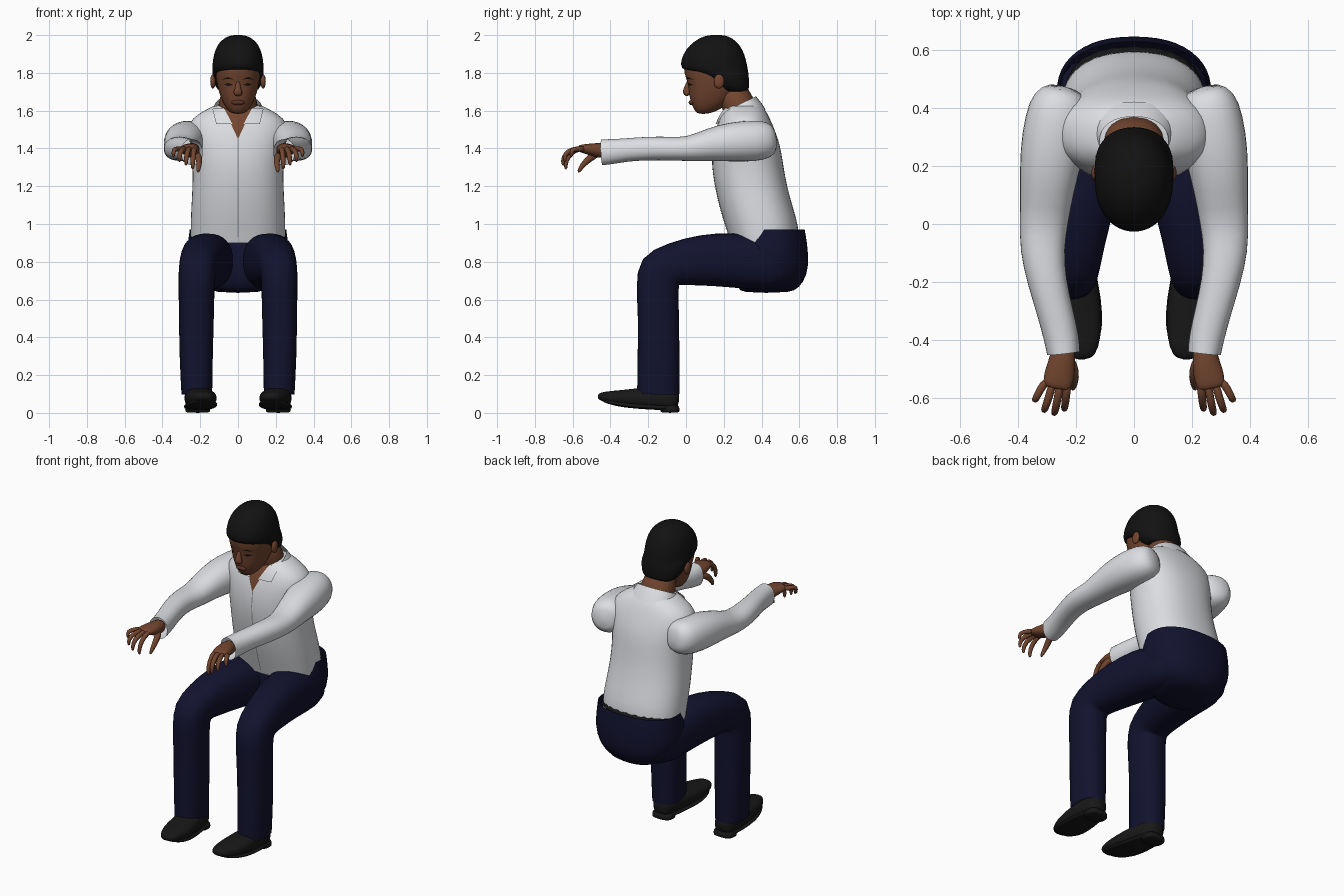
import bpy
import bmesh
from math import cos, sin, pi, copysign
from mathutils import Matrix, Vector
from mathutils.bvhtree import BVHTree

cube = bpy.data.objects.get("Cube")
if cube:
    bpy.data.objects.remove(cube)


def material(name, *color):
    mat = bpy.data.materials.new(name)
    mat.use_nodes = True
    mat.diffuse_color = (*color, 1)
    shader = next(n for n in mat.node_tree.nodes if n.type == "BSDF_PRINCIPLED")
    shader.inputs["Base Color"].default_value = (*color, 1)
    shader.inputs["Roughness"].default_value = 0.8
    return mat


SKIN = material("brown skin", .17, .06, .028)
LIPS = material("dark lips", .11, .033, .02)
SHIRT = material("white cotton", .72, .73, .76)
SEAM = material("grey seam", .3, .3, .32)
NAVY = material("navy cloth", .006, .006, .028)
HAIR = material("black hair", .006, .006, .006)
LEATHER = material("black leather", .009, .009, .009)
EYE = material("dark eye", .012, .008, .006)


def finish(name, bm, mat, levels=1):
    bmesh.ops.recalc_face_normals(bm, faces=bm.faces)
    for face in bm.faces:
        face.smooth = True
    mesh = bpy.data.meshes.new(name)
    bm.to_mesh(mesh)
    bm.free()
    mesh.materials.append(mat)
    obj = bpy.data.objects.new(name, mesh)
    bpy.context.collection.objects.link(obj)
    if levels:
        mod = obj.modifiers.new("smooth", "SUBSURF")
        mod.levels = mod.render_levels = levels
    return obj


def skin_rings(name, rings, mat, start=True, end=True, levels=1):
    """Join rings of points into a tube, with optional end caps."""
    bm = bmesh.new()
    loops = [[bm.verts.new(p) for p in ring] for ring in rings]
    count = len(loops[0])
    for a, b in zip(loops, loops[1:]):
        for i in range(count):
            j = (i + 1) % count
            bm.faces.new((a[i], a[j], b[j], b[i]))
    if start:
        bm.faces.new(loops[0])
    if end:
        bm.faces.new(loops[-1])
    return finish(name, bm, mat, levels)


def oval(center, u, v, count, power):
    points = []
    for i in range(count):
        c, s = cos(2 * pi * i / count), sin(2 * pi * i / count)
        c, s = (copysign(abs(k) ** (2 / power), k) for k in (c, s))
        points.append(center + u * c + v * s)
    return points


def limb(name, side, path, mat, count=16, power=2.2, **caps):
    """Tube along a path of (x, y, z, half width, half depth)."""
    mids = [Vector((side * x, y, z)) for x, y, z, _, _ in path]
    rings = []
    for i, (mid, step) in enumerate(zip(mids, path)):
        t = (mids[min(i + 1, len(mids) - 1)] - mids[max(i - 1, 0)]).normalized()
        u = Vector((1, 0, 0))
        u = (u - t * u.dot(t)).normalized()
        rings.append(oval(mid, u * step[3], t.cross(u) * step[4], count, power))
    return skin_rings(name, rings, mat, **caps)


def stack(name, levels, mat, count=24, power=2.3, **caps):
    """Level slices of (z, front y, back y, half width)."""
    rings = [oval(Vector((0, (f + b) / 2, z)), Vector((w, 0, 0)),
                  Vector((0, (b - f) / 2, 0)), count, power)
             for z, f, b, w in levels]
    return skin_rings(name, rings, mat, **caps)


def ball(name, center, size, mat):
    bm = bmesh.new()
    bmesh.ops.create_uvsphere(
        bm, u_segments=16, v_segments=10, radius=1,
        matrix=Matrix.Translation(center) @ Matrix.Diagonal((*size, 1)))
    return finish(name, bm, mat, 0)


def patch(name, outline, target, mat, lift):
    """Thin plate drawn in (x, z) and laid on the front of a target."""
    bpy.context.view_layer.update()
    tree = BVHTree.FromObject(target, bpy.context.evaluated_depsgraph_get())
    bm = bmesh.new()
    bm.faces.new([bm.verts.new((x, 0, z)) for x, z in outline])
    bmesh.ops.subdivide_edges(bm, edges=bm.edges, cuts=5, use_grid_fill=True)
    for v in bm.verts:
        hit = tree.ray_cast(Vector((v.co.x, -1, v.co.z)), Vector((0, 1, 0)))[0]
        v.co.y = (hit.y if hit else .2) - lift
    return finish(name, bm, mat, 0)


# Torso, trousers seat and belt
shirt = stack("shirt_body", [
    (.90, .235, .595, .25), (.98, .21, .6, .253), (1.08, .178, .57, .25),
    (1.2, .15, .535, .242), (1.32, .133, .515, .242), (1.42, .138, .5, .255),
    (1.5, .155, .47, .27), (1.56, .178, .445, .25), (1.605, .2, .42, .17),
    (1.64, .23, .39, .11)], SHIRT, start=False)
stack("trouser_seat", [
    (.635, .3, .55, .1), (.66, .27, .6, .19), (.73, .25, .645, .25),
    (.82, .25, .65, .272), (.9, .26, .643, .268), (.97, .29, .63, .258)],
    NAVY, end=False)
stack("belt", [(.93, .29, .625, .254), (.985, .29, .622, .254)], LEATHER)

# Neck and collar
limb("neck", 1, [(0, .3, 1.55, .12, .1), (0, .28, 1.64, .105, .085),
                 (0, .21, 1.75, .08, .09)], SKIN)
limb("collar_band", 1, [(0, .31, 1.57, .155, .12), (0, .297, 1.61, .137, .107),
                        (0, .285, 1.635, .122, .097)], SHIRT,
     start=False, end=False)
patch("open_neck", [(-.075, 1.61), (.075, 1.61), (0, 1.45)], shirt, SKIN, .006)
patch("placket_seam", [(-.003, .93), (.003, .93), (.003, 1.45), (-.003, 1.45)],
      shirt, SEAM, .003)

# Head, hair and nose
head = stack("head", [
    (1.582, .06, .12, .03), (1.605, .042, .18, .06), (1.65, .022, .24, .085),
    (1.7, .014, .27, .102), (1.75, .01, .29, .114), (1.8, -.014, .3, .12),
    (1.86, -.01, .3, .118), (1.94, .05, .26, .08)], SKIN, power=2.2)
stack("hair", [
    (1.695, .22, .32, .08), (1.71, .17, .335, .112), (1.75, .12, .335, .13),
    (1.79, .07, .333, .138), (1.812, -.015, .33, .137), (1.84, -.034, .325, .137),
    (1.9, -.018, .312, .13), (1.95, .02, .285, .11), (1.985, .07, .245, .075),
    (2.002, .12, .2, .03)], HAIR, power=2.1)
limb("nose", 1, [(0, .018, 1.76, .011, .012), (0, .006, 1.72, .014, .018),
                 (0, .002, 1.695, .028, .024), (0, .012, 1.678, .02, .012)],
     SKIN, count=10)
ball("lips", (0, .032, 1.643), (.036, .018, .014), LIPS)

for side, label in ((1, "left_"), (-1, "right_")):
    # Face details
    ball(label + "ear", (side * .133, .175, 1.755), (.014, .028, .038), SKIN)
    patch(label + "eye", [(side * x, z) for x, z in (
        (.027, 1.737), (.05, 1.73), (.075, 1.738), (.05, 1.748))],
        head, EYE, .003)
    patch(label + "eyebrow", [(side * x, z) for x, z in (
        (.02, 1.764), (.055, 1.77), (.088, 1.762), (.055, 1.779))],
        head, HAIR, .003)

    # Collar flap
    patch(label + "collar_flap", [(side * x, z) for x, z in (
        (.075, 1.615), (.03, 1.53), (.115, 1.53), (.135, 1.61))],
        shirt, SHIRT, .012)

    # Sleeve, with an open cuff
    limb(label + "sleeve", side, [
        (.24, .475, 1.45, .05, .06), (.25, .44, 1.445, .1, .1),
        (.262, .36, 1.44, .117, .112), (.285, .24, 1.435, .112, .107),
        (.3, .12, 1.42, .095, .088), (.31, .01, 1.395, .085, .064),
        (.318, -.09, 1.4, .078, .064), (.3, -.2, 1.4, .068, .064),
        (.27, -.31, 1.393, .063, .062), (.248, -.4, 1.382, .062, .068),
        (.243, -.445, 1.38, .058, .07)], SHIRT, end=False)

    # Hand
    limb(label + "palm", side, [
        (.243, -.4, 1.385, .04, .04), (.245, -.46, 1.39, .045, .042),
        (.255, -.51, 1.395, .055, .032), (.265, -.555, 1.4, .052, .022),
        (.268, -.57, 1.4, .042, .015)], SKIN, count=12)
    limb(label + "thumb", side, [
        (.225, -.46, 1.38, .022, .022), (.205, -.51, 1.35, .02, .022),
        (.205, -.55, 1.31, .014, .015), (.213, -.572, 1.27, .009, .009)],
        SKIN, count=8)
    fingers = {"index_finger": (.228, .24, -.635, 1.285),
               "middle_finger": (.253, .275, -.65, 1.305),
               "ring_finger": (.278, .31, -.64, 1.325),
               "little_finger": (.3, .342, -.605, 1.35)}
    for finger, (base, tip, y, z) in fingers.items():
        mid = (base + tip) / 2
        limb(label + finger, side, [
            (base, -.54, 1.4, .016, .016), (mid, y + .04, 1.395, .015, .016),
            (tip, y - .005, z + .05, .014, .014), (tip, y, z, .009, .009)],
            SKIN, count=8)

    # Trouser leg, bent at the knee
    limb(label + "trouser_leg", side, [
        (.13, .57, .77, .1, .1), (.14, .45, .78, .13, .14),
        (.155, .25, .812, .135, .15), (.185, .08, .81, .122, .138),
        (.205, -.06, .79, .107, .118), (.217, -.145, .755, .1, .135),
        (.22, -.152, .66, .097, .115), (.22, -.145, .5, .094, .109),
        (.222, -.145, .3, .09, .114), (.218, -.147, .1, .083, .114)],
        NAVY, power=2.4, end=False)

    # Shoe, sole and heel
    limb(label + "shoe", side, [
        (.215, -.035, .065, .04, .045), (.214, -.07, .07, .066, .06),
        (.21, -.16, .08, .075, .065), (.2, -.26, .078, .086, .052),
        (.188, -.36, .078, .08, .042), (.175, -.44, .085, .055, .028),
        (.172, -.468, .09, .025, .012)], LEATHER, power=2.6)
    limb(label + "shoe_sole", side, [
        (.214, -.05, .025, .064, .015), (.21, -.16, .03, .078, .014),
        (.2, -.27, .036, .09, .014), (.186, -.37, .048, .082, .014),
        (.175, -.45, .072, .045, .012)], LEATHER, power=3)
    limb(label + "shoe_heel", side, [
        (.213, -.085, 0, .068, .052), (.213, -.085, .012, .068, .052),
        (.213, -.085, .05, .066, .05)], LEATHER, power=2.8)
